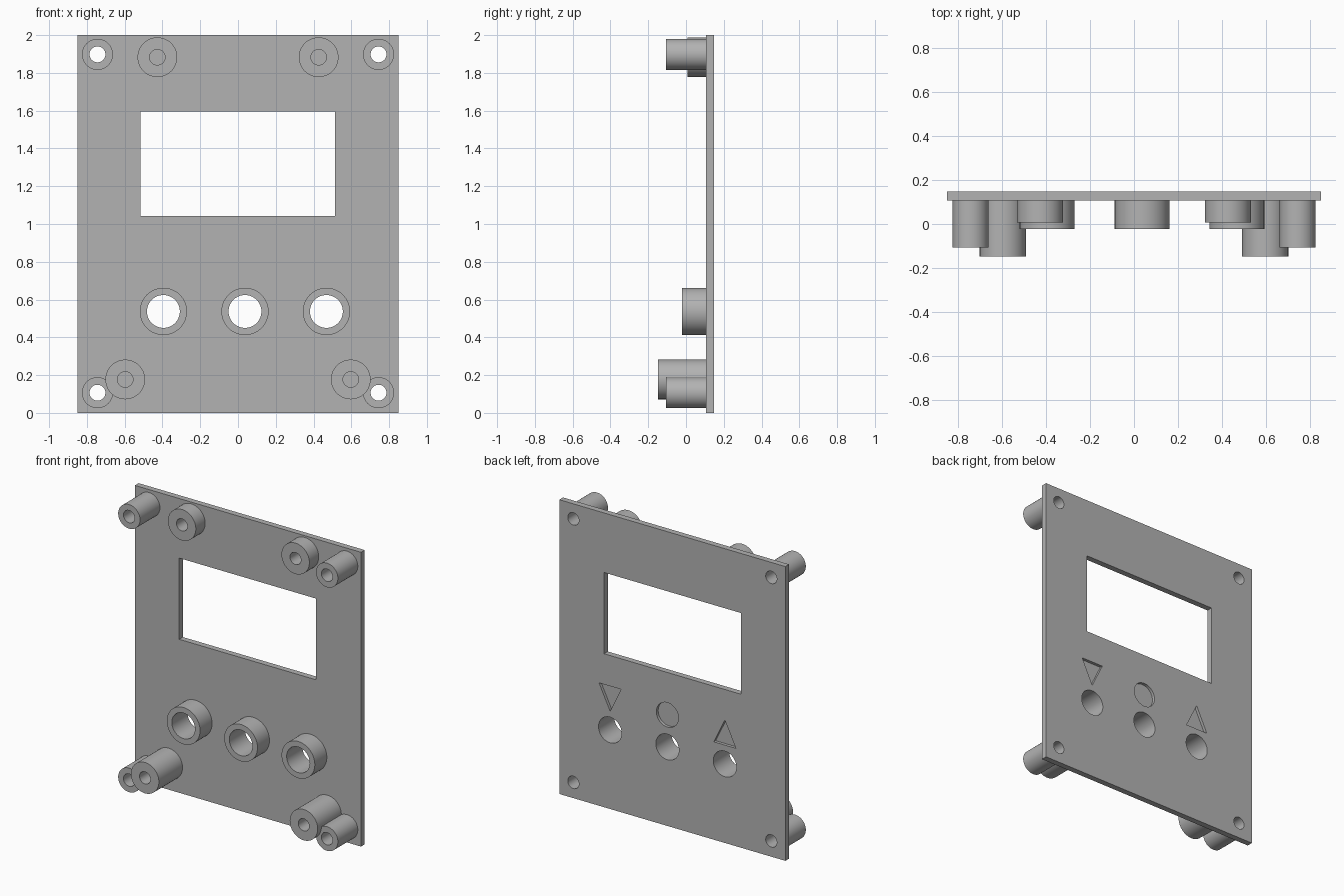
import bpy, bmesh, math
from mathutils import Matrix, Vector

if "Cube" in bpy.data.objects:
    bpy.data.objects.remove(bpy.data.objects["Cube"])

FRONT, BACK = 0.107, 0.147   # plate faces along y
SEG = 64

grey = bpy.data.materials.new("Light Grey")
grey.use_nodes = True
grey.diffuse_color = (0.45, 0.45, 0.45, 1)
grey.node_tree.nodes["Principled BSDF"].inputs["Base Color"].default_value = grey.diffuse_color


def add_object(name, bm):
    bmesh.ops.recalc_face_normals(bm, faces=bm.faces[:])
    mesh = bpy.data.meshes.new(name)
    bm.to_mesh(mesh)
    bm.free()
    mesh.materials.append(grey)
    obj = bpy.data.objects.new(name, mesh)
    bpy.context.collection.objects.link(obj)
    return obj


def smooth(obj):
    bpy.ops.object.select_all(action="DESELECT")
    obj.select_set(True)
    bpy.context.view_layer.objects.active = obj
    bpy.ops.object.shade_smooth_by_angle(angle=math.radians(35))


def circle(x, z, r, n=SEG, turn=0.0):
    steps = [turn + 2 * math.pi * i / n for i in range(n)]
    return [(x + r * math.cos(a), z + r * math.sin(a)) for a in steps]


def rectangle(x0, x1, z0, z1):
    return [(x0, z0), (x1, z0), (x1, z1), (x0, z1)]


def prism(name, outline, y0, y1):
    """Extrude an x-z outline along y."""
    bm = bmesh.new()
    face = bm.faces.new([bm.verts.new((x, y0, z)) for x, z in outline])
    new = bmesh.ops.extrude_face_region(bm, geom=[face])["geom"]
    verts = [v for v in new if isinstance(v, bmesh.types.BMVert)]
    bmesh.ops.translate(bm, verts=verts, vec=(0, y1 - y0, 0))
    return add_object(name, bm)


def tube(name, x, z, outer, inner, tip):
    """Hollow boss standing on the front of the plate."""
    bm = bmesh.new()
    profile = [(outer, FRONT), (outer, tip), (inner, tip), (inner, FRONT)]
    verts = [bm.verts.new((x + r, y, z)) for r, y in profile]
    edges = [bm.edges.new(pair) for pair in zip(verts, verts[1:])]
    bmesh.ops.spin(bm, geom=verts + edges, cent=(x, 0, z), axis=(0, 1, 0),
                   angle=2 * math.pi, steps=SEG, use_merge=True)
    bmesh.ops.remove_doubles(bm, verts=bm.verts[:], dist=0.0001)
    smooth(add_object(name, bm))


# Plate
plate = prism("face_plate", rectangle(-0.85, 0.85, 0, 2), FRONT, BACK)
through, engraved = [], []

# Display window
through.append(rectangle(-0.517, 0.513, 1.043, 1.595))

# Button sleeves
buttons = {"right": -0.395, "middle": 0.037, "left": 0.468}
for label, x in buttons.items():
    tube(label + "_button_sleeve", x, 0.537, 0.125, 0.087, -0.022)
    through.append(circle(x, 0.537, 0.087))

# Corner posts and screw bosses, mirrored
for label, s in (("right", -1), ("left", 1)):
    for level, z in (("lower", 0.107), ("upper", 1.898)):
        tube(f"{level}_{label}_corner_post", s * 0.744, z, 0.082, 0.042, -0.107)
        through.append(circle(s * 0.744, z, 0.042))
    tube(f"upper_{label}_screw_boss", s * 0.427, 1.883, 0.105, 0.041, 0.007)
    tube(f"lower_{label}_screw_boss", s * 0.597, 0.177, 0.105, 0.041, -0.147)

# Engraved button marks on the back
def triangle(x, base, tip):
    return [(x - 0.083, base), (x + 0.083, base), (x, tip)]

engraved.append(triangle(buttons["right"], 0.665, 0.835))
engraved.append(circle(buttons["middle"], 0.755, 0.083))
engraved.append(triangle(buttons["left"], 0.835, 0.665))

# Cut the openings and marks
cutters = [prism("cutter", o, FRONT - 0.1, BACK + 0.1) for o in through]
cutters += [prism("cutter", o, BACK - 0.02, BACK + 0.1) for o in engraved]
for cutter in cutters:
    cutter.hide_render = True
    cut = plate.modifiers.new("cut", "BOOLEAN")
    cut.operation, cut.solver, cut.object = "DIFFERENCE", "EXACT", cutter

bpy.ops.object.select_all(action="DESELECT")
bpy.context.view_layer.objects.active = plate
plate.select_set(True)
for cut in list(plate.modifiers):
    bpy.ops.object.modifier_apply(modifier=cut.name)
for cutter in cutters:
    bpy.data.objects.remove(cutter)
smooth(plate)
